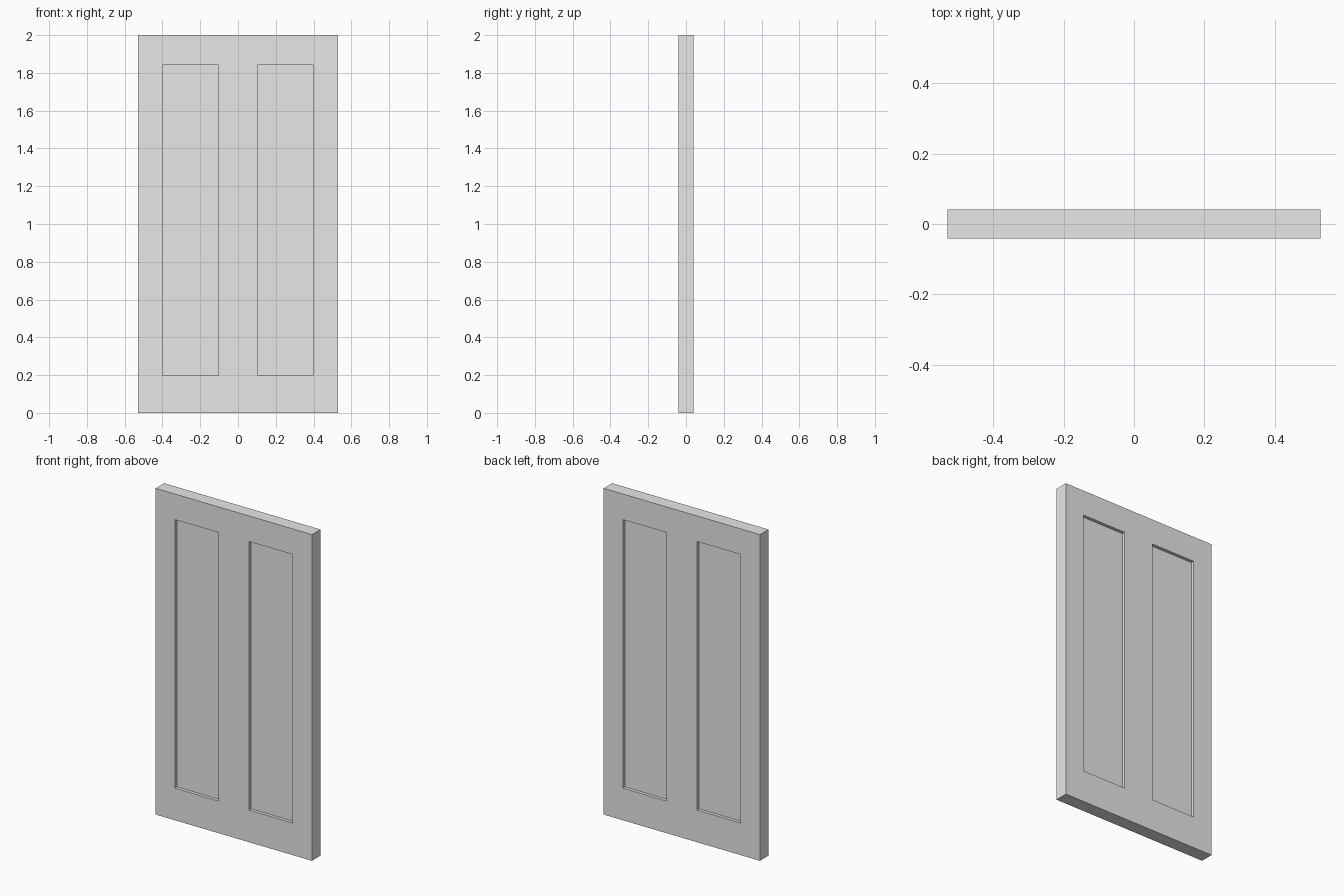
import bpy
import bmesh
from mathutils import Matrix, Vector

cube = bpy.data.objects.get("Cube")
if cube:
    bpy.data.objects.remove(cube, do_unlink=True)

WIDTH, THICKNESS, HEIGHT = 1.06, 0.082, 2.0
INNER, OUTER = 0.102, 0.4        # panel sides, mirrored about the centre
LOW, HIGH = 0.197, 1.843         # panel bottom and top
RECESS = 0.02

# Single plain grey
grey = bpy.data.materials.new("plain_grey")
grey.use_nodes = True
colour = (0.8, 0.8, 0.8, 1)
grey.diffuse_color = colour
grey.node_tree.nodes["Principled BSDF"].inputs["Base Color"].default_value = colour

# Door slab standing on the ground
bm = bmesh.new()
bmesh.ops.create_cube(bm, size=1)
bmesh.ops.scale(bm, vec=(WIDTH, THICKNESS, HEIGHT), verts=bm.verts)
bmesh.ops.translate(bm, vec=(0, 0, HEIGHT / 2), verts=bm.verts)


def cut(point, normal):
    """Slice the slab along a plane."""
    bmesh.ops.bisect_plane(bm, geom=bm.verts[:] + bm.edges[:] + bm.faces[:],
                           plane_co=point, plane_no=normal)


# Stile, mullion and rail lines
for side in (-1, 1):
    for x in (INNER, OUTER):
        cut(Vector((side * x, 0, 0)), Vector((1, 0, 0)))
for z in (LOW, HIGH):
    cut(Vector((0, 0, z)), Vector((0, 0, 1)))

# Sunken panels on both the front and the back
bm.normal_update()
panels = []
for face in bm.faces:
    centre = face.calc_center_median()
    if (abs(face.normal.y) > 0.9 and INNER < abs(centre.x) < OUTER
            and LOW < centre.z < HIGH):
        panels.append(face)
bmesh.ops.inset_individual(bm, faces=panels, thickness=0, depth=-RECESS)
bmesh.ops.recalc_face_normals(bm, faces=bm.faces)

mesh = bpy.data.meshes.new("panel_door")
bm.to_mesh(mesh)
bm.free()
mesh.materials.append(grey)
door = bpy.data.objects.new("panel_door", mesh)
bpy.context.collection.objects.link(door)
